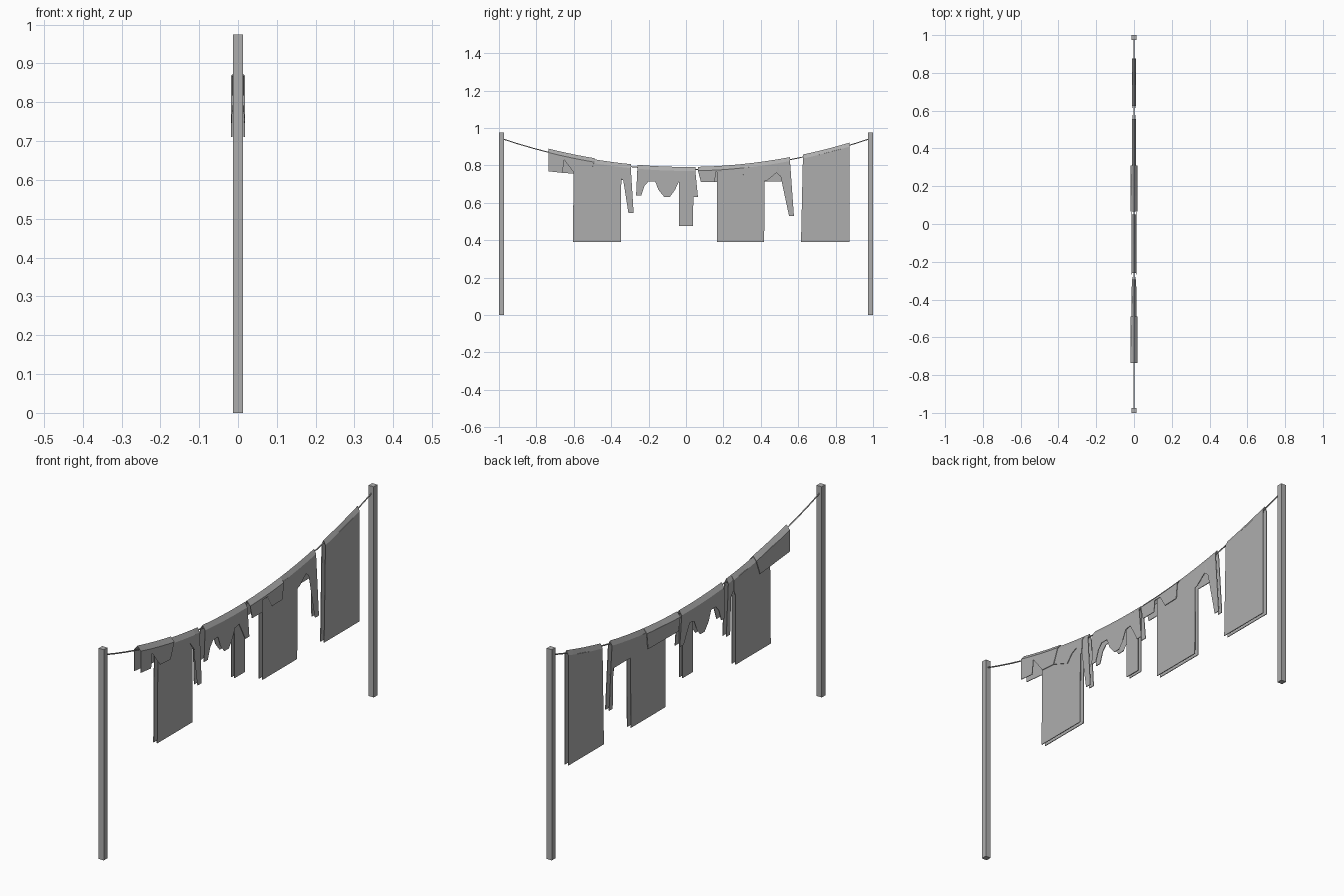
import bpy, bmesh

grey = bpy.data.materials.new("plain grey")
grey.diffuse_color = (0.42, 0.42, 0.42, 1)


def line_z(y):
    # height of the sagging line
    return 0.778 + 0.17 * y * y


def finish(name, bm):
    bmesh.ops.recalc_face_normals(bm, faces=bm.faces[:])
    me = bpy.data.meshes.new(name)
    bm.to_mesh(me)
    bm.free()
    ob = bpy.data.objects.new(name, me)
    bpy.context.collection.objects.link(ob)
    me.materials.append(grey)
    return ob


def span(a, b, n=6):
    return [a + (b - a) * i / n for i in range(n + 1)]


def garment(name, y0, y1, half, front, back=None, lift=0.012):
    """Cloth folded over the line; hems run from the y0 end to the y1 end."""
    bm = bmesh.new()
    ys = span(y0, y1)
    ridge = [bm.verts.new((0, y, line_z(y) + lift)) for y in ys]
    for side, hem in ((1, front), (-1, back or front)):
        x = side * half
        fold = [bm.verts.new((x, y, line_z(y) + lift - 0.02)) for y in ys]
        for i in range(len(ys) - 1):
            bm.faces.new((ridge[i], ridge[i + 1], fold[i + 1], fold[i]))
        low = [bm.verts.new((x, y, z)) for y, z in hem]
        bm.faces.new(fold + low[::-1])
    bmesh.ops.triangulate(bm, faces=[f for f in bm.faces if len(f.verts) > 4])
    ob = finish(name, bm)
    mod = ob.modifiers.new("cloth thickness", 'SOLIDIFY')
    mod.thickness = 0.003
    mod.offset = 0
    return ob


# Posts
for name, y in (("front_post", -0.987), ("back_post", 0.987)):
    bm = bmesh.new()
    bmesh.ops.create_cube(bm, size=1)
    for v in bm.verts:
        v.co = (v.co.x * 0.026, v.co.y * 0.026 + y, (v.co.z + 0.5) * 0.975)
    finish(name, bm)

# Line between the posts
cu = bpy.data.curves.new("washing_line", 'CURVE')
cu.dimensions = '3D'
cu.bevel_depth = 0.003
cu.bevel_resolution = 1
sp = cu.splines.new('POLY')
pts = span(-0.98, 0.98, 24)
sp.points.add(len(pts) - 1)
for p, y in zip(sp.points, pts):
    p.co = (0, y, line_z(y), 1)
rope = bpy.data.objects.new("washing_line", cu)
bpy.context.collection.objects.link(rope)
cu.materials.append(grey)

# Large plain sheet
garment("sheet", 0.625, 0.875, 0.009, [(0.615, 0.39), (0.875, 0.39)])

# Long shirts, each with one hanging sleeve
garment("front_shirt", -0.60, -0.295, 0.009,
        [(-0.605, 0.39), (-0.348, 0.39), (-0.346, 0.73), (-0.335, 0.718),
         (-0.315, 0.718), (-0.308, 0.545), (-0.28, 0.545)],
        [(-0.605, 0.39), (-0.348, 0.39), (-0.346, 0.755), (-0.315, 0.718),
         (-0.308, 0.545), (-0.28, 0.545)])
garment("back_shirt", 0.165, 0.556, 0.009,
        [(0.165, 0.39), (0.418, 0.39), (0.42, 0.715), (0.435, 0.72),
         (0.483, 0.76), (0.53, 0.72), (0.546, 0.71), (0.551, 0.53),
         (0.577, 0.53)],
        [(0.165, 0.39), (0.418, 0.39), (0.42, 0.715), (0.546, 0.715),
         (0.551, 0.53), (0.577, 0.53)])

# Shorts, legs notched on one side and plain on the other
garment("front_shorts", -0.735, -0.49, 0.016,
        [(-0.735, 0.768), (-0.66, 0.76), (-0.652, 0.83), (-0.583, 0.82),
         (-0.592, 0.752), (-0.518, 0.747)],
        [(-0.735, 0.768), (-0.518, 0.747)], 0.018)
garment("back_shorts", 0.065, 0.31, 0.016,
        [(0.08, 0.71), (0.155, 0.71), (0.158, 0.765), (0.222, 0.765),
         (0.227, 0.71), (0.302, 0.712)],
        [(0.08, 0.71), (0.302, 0.712)])

# Small scalloped garment with a narrow hanging towel
garment("scalloped_top", -0.26, 0.05, 0.012,
        [(-0.267, 0.638), (-0.24, 0.638), (-0.222, 0.69), (-0.2, 0.715),
         (-0.165, 0.715), (-0.148, 0.67), (-0.12, 0.665), (-0.117, 0.632),
         (-0.086, 0.632), (-0.084, 0.665), (-0.058, 0.67), (-0.04, 0.71),
         (-0.01, 0.715), (0.015, 0.67), (0.035, 0.63), (0.064, 0.63)])
garment("narrow_towel", -0.038, 0.04, 0.008, [(-0.038, 0.475), (0.038, 0.475)],
        lift=0.008)

# Yoke joining shirt and shorts
garment("front_yoke", -0.50, -0.33, 0.012,
        [(-0.52, 0.75), (-0.43, 0.715), (-0.40, 0.75), (-0.37, 0.765),
         (-0.335, 0.72)],
        [(-0.52, 0.75), (-0.335, 0.72)])
